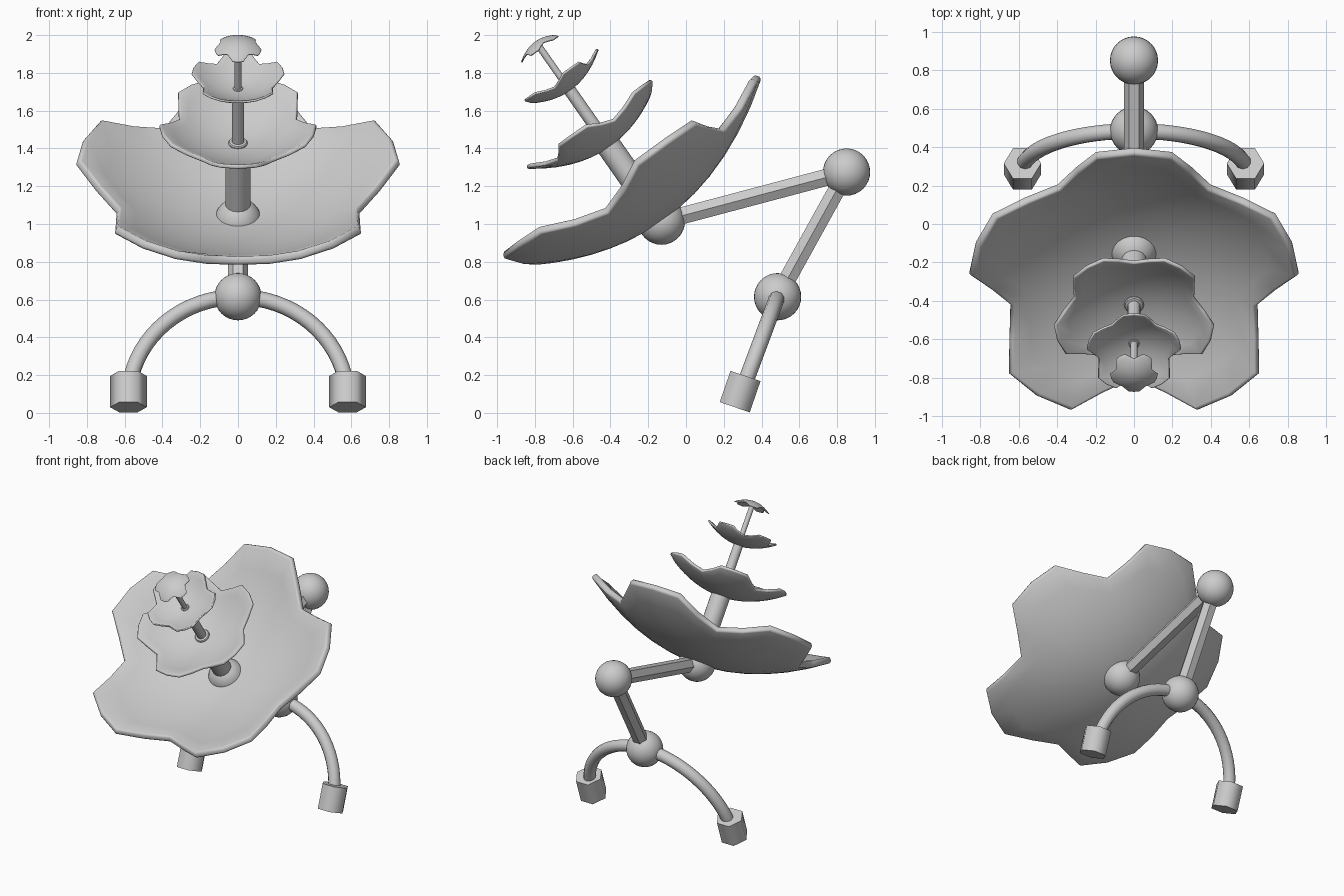
import bpy, bmesh, math
from mathutils import Matrix, Vector

cube = bpy.data.objects.get("Cube")
if cube:
    bpy.data.objects.remove(cube, do_unlink=True)

grey = bpy.data.materials.new("light_grey")
grey.use_nodes = True
grey.diffuse_color = (0.6, 0.6, 0.6, 1)
grey.node_tree.nodes["Principled BSDF"].inputs["Base Color"].default_value = (0.6, 0.6, 0.6, 1)


def select(obj):
    bpy.ops.object.select_all(action='DESELECT')
    obj.select_set(True)
    bpy.context.view_layer.objects.active = obj


def finish(name, bm, frame, angle=30):
    """Turn a bmesh into a placed, shaded object."""
    bmesh.ops.recalc_face_normals(bm, faces=bm.faces)
    mesh = bpy.data.meshes.new(name)
    bm.to_mesh(mesh)
    bm.free()
    mesh.materials.append(grey)
    obj = bpy.data.objects.new(name, mesh)
    bpy.context.collection.objects.link(obj)
    obj.matrix_world = frame
    select(obj)
    bpy.ops.object.shade_smooth_by_angle(angle=math.radians(angle))
    return obj


def tilted(origin, degrees):
    return Matrix.Translation(origin) @ Matrix.Rotation(math.radians(degrees), 4, 'X')


def lathe(name, profile, sides, frame, angle=30):
    """Closed turned solid from (radius, height) pairs."""
    bm = bmesh.new()
    rings = [[bm.verts.new((r * math.cos(math.tau * i / sides),
                            r * math.sin(math.tau * i / sides), h))
              for i in range(sides)] for r, h in profile]
    for low, high in zip(rings, rings[1:]):
        for i in range(sides):
            j = (i + 1) % sides
            bm.faces.new((low[i], low[j], high[j], high[i]))
    bm.faces.new(rings[0])
    bm.faces.new(rings[-1])
    return finish(name, bm, frame, angle)


def ball(name, centre):
    bm = bmesh.new()
    bmesh.ops.create_uvsphere(bm, u_segments=32, v_segments=16, radius=0.125)
    finish(name, bm, Matrix.Translation(centre))


def arm(name, start, end):
    d = end - start
    tilt = math.degrees(math.atan2(-d.y, d.z))
    lathe(name, [(0.052, 0), (0.052, d.length)], 6, tilted(start, tilt))


# Ball joints and the bent support arm
dish_joint = Vector((0, -0.13, 1.015))
elbow = Vector((0, 0.85, 1.275))
hip = Vector((0, 0.485, 0.615))
ball("dish_joint", dish_joint)
ball("elbow_joint", elbow)
ball("hip_joint", hip)
arm("upper_arm", dish_joint, elbow)
arm("lower_arm", hip, elbow)

# Arched pair of legs as a swept tube
SPAN = 0.58
curve = bpy.data.curves.new("leg_arch", 'CURVE')
curve.dimensions = '3D'
curve.bevel_depth = 0.042
curve.bevel_resolution = 3
spline = curve.splines.new('POLY')
spline.points.add(32)
for i, p in enumerate(spline.points):
    a = math.radians(8 + 164 * i / 32)
    p.co = (SPAN * math.cos(a), 0, SPAN * math.sin(a), 1)
curve.materials.append(grey)
legs = bpy.data.objects.new("leg_arch", curve)
bpy.context.collection.objects.link(legs)
legs.matrix_world = tilted((0, 0.28, 0.07), -20.5)
select(legs)
bpy.ops.object.convert(target='MESH')
bpy.ops.object.shade_smooth_by_angle(angle=math.radians(40))

# Hexagonal feet
for side, x in (("left", SPAN), ("right", -SPAN)):
    lathe(side + "_foot", [(0.097, 0), (0.097, 0.175)], 6,
          tilted((x, 0.258, 0.03), -19), 65)

# One petal of the rim as (degrees, radius), repeated five times
PETAL = [(-13.3, 0.853), (0, 0.858), (13.3, 0.853), (23.3, 0.747), (36, 0.67), (48.7, 0.747)]
RIM = [(math.radians(a + 72 * k), r) for k in range(5) for a, r in PETAL]
AXIS = tilted(dish_joint, 35)
RINGS = 7


def dish(name, height, scale, turn=0, flip=1):
    """Five-petalled bowl on the main axis."""
    bm = bmesh.new()
    centre = bm.verts.new((0, 0, 0.02))
    rings = []
    for k in range(1, RINGS + 1):
        f = k / RINGS
        ring = []
        for a, rim in RIM:
            r = f * (0.75 * (1 - f) + rim * f)
            ring.append(bm.verts.new((r * math.sin(a), r * math.cos(a), 0.02 + 0.43 * r * r)))
        rings.append(ring)
    n = len(RIM)
    for i in range(n):
        j = (i + 1) % n
        bm.faces.new((centre, rings[0][i], rings[0][j]))
        for inner, outer in zip(rings, rings[1:]):
            bm.faces.new((inner[i], outer[i], outer[j], inner[j]))
    bmesh.ops.transform(bm, verts=bm.verts, matrix=Matrix.Rotation(math.radians(turn), 4, 'Z')
                        @ Matrix.Diagonal((scale, scale, scale * flip, 1)))
    obj = finish(name, bm, AXIS @ Matrix.Translation((0, 0, height)), 50)
    thick = obj.modifiers.new("thickness", 'SOLIDIFY')
    thick.thickness = 0.045 * scale
    thick.offset = 0
    lip = obj.modifiers.new("rounded_lip", 'BEVEL')
    lip.width = 0.014 * scale
    lip.segments = 2
    lip.limit_method = 'ANGLE'
    lip.angle_limit = math.radians(60)


dish("large_dish", 0, 1)
dish("medium_dish", 0.48, 0.487, 36)
dish("small_dish", 0.844, 0.287)
dish("end_cap", 1.162, 0.145, 36, -1)

# Stems between the dishes, each with a flared collar at its foot
for name, low, high, r in (("lower_stem", 0.01, 0.49, 0.066),
                           ("middle_stem", 0.485, 0.85, 0.033),
                           ("upper_stem", 0.846, 1.16, 0.018)):
    lathe(name, [(1.55 * r, low), (1.55 * r, low + 0.7 * r), (1.4 * r, low + 0.9 * r),
                 (r, low + r), (r, high)], 16, AXIS)
